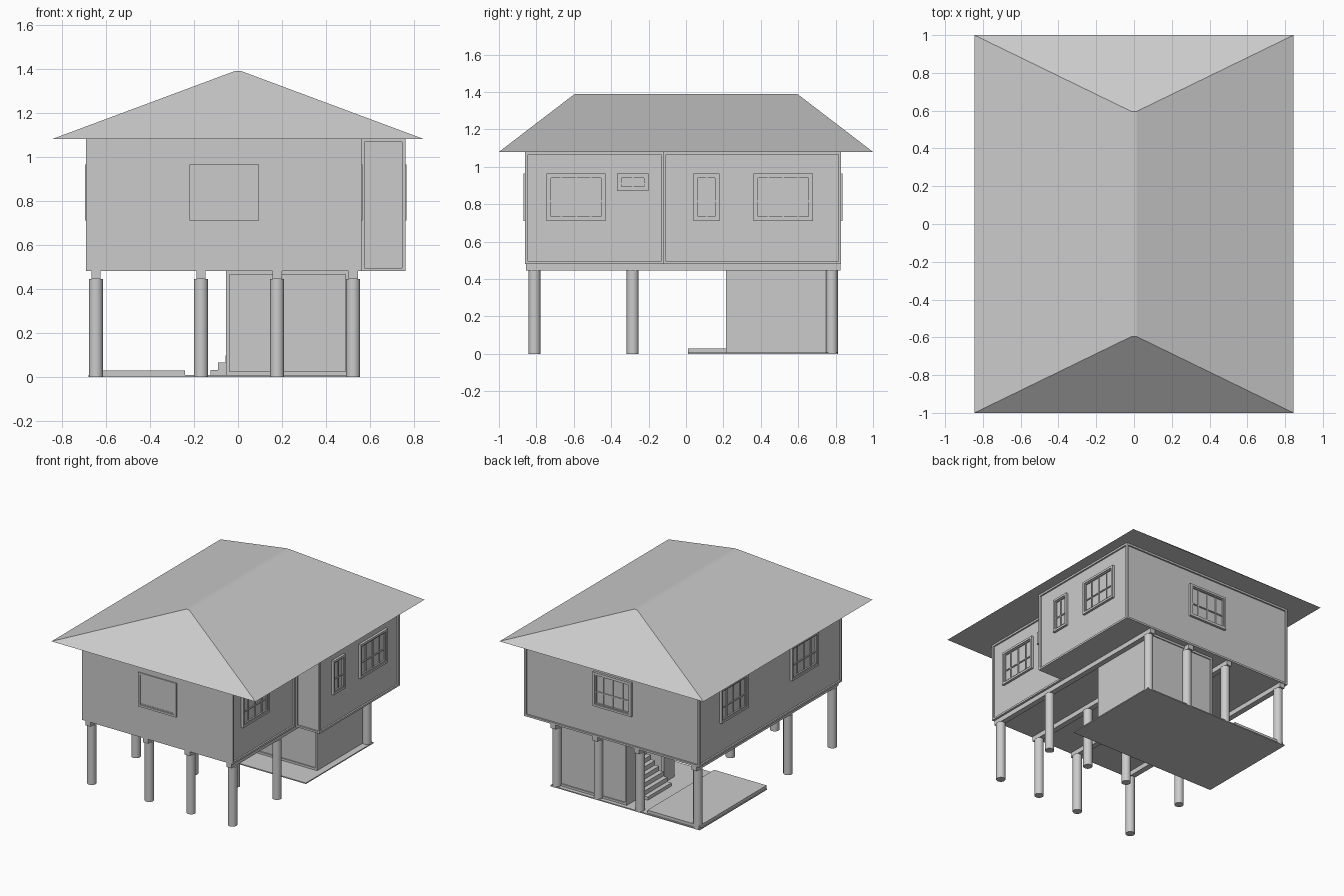
import bpy, bmesh

if "Cube" in bpy.data.objects:
    bpy.data.objects.remove(bpy.data.objects["Cube"])

def mesh_object(name, bm):
    bmesh.ops.recalc_face_normals(bm, faces=bm.faces)
    me = bpy.data.meshes.new(name)
    bm.to_mesh(me)
    bm.free()
    ob = bpy.data.objects.new(name, me)
    bpy.context.collection.objects.link(ob)
    return ob

def add_box(bm, x0, x1, y0, y1, z0, z1):
    v = [bm.verts.new((x, y, z)) for z in (z0, z1)
         for x, y in ((x0, y0), (x1, y0), (x1, y1), (x0, y1))]
    for f in ((3, 2, 1, 0), (4, 5, 6, 7), (0, 1, 5, 4), (1, 2, 6, 5), (2, 3, 7, 6), (3, 0, 4, 7)):
        bm.faces.new([v[i] for i in f])

def boxes(name, *dims):
    bm = bmesh.new()
    for d in dims:
        add_box(bm, *d)
    return mesh_object(name, bm)

def prism(name, pts, z0, z1):
    bm = bmesh.new()
    low = [bm.verts.new((x, y, z0)) for x, y in pts]
    top = [bm.verts.new((x, y, z1)) for x, y in pts]
    bm.faces.new(low)
    bm.faces.new(top)
    n = len(pts)
    for i in range(n):
        bm.faces.new((low[i], low[(i + 1) % n], top[(i + 1) % n], top[i]))
    return mesh_object(name, bm)

def on_wall(axis, plane, out, u0, u1, z0, z1, d0, d1):
    """Box on a wall; d0..d1 is the distance outward from the plane."""
    a, b = sorted((plane + out * d0, plane + out * d1))
    return (a, b, u0, u1, z0, z1) if axis == 'x' else (u0, u1, a, b, z0, z1)

def frame_dims(axis, plane, out, u0, u1, z0, z1, w, d0, d1):
    rects = ((u0, u0 + w, z0, z1), (u1 - w, u1, z0, z1),
             (u0 + w, u1 - w, z0, z0 + w), (u0 + w, u1 - w, z1 - w, z1))
    return [on_wall(axis, plane, out, *r, d0, d1) for r in rects]

T = 0.012   # trim depth

# Upper floor: L-shaped volume, slightly inset behind its trim
prism("upper_floor", [(-0.69 + T, -0.86), (0.56 - T, -0.86), (0.56 - T, -0.12 + T),
                      (0.76 - T, -0.12 + T), (0.76 - T, 0.83 - T), (-0.69 + T, 0.83 - T)], 0.48, 1.08)

# Raised trim round each wall
walls = [("right_front", 'x', 0.56, 1, -0.86, -0.12), ("right_back", 'x', 0.76, 1, -0.12, 0.83),
         ("step", 'y', -0.12, -1, 0.56, 0.76), ("back", 'y', 0.83, 1, -0.69, 0.76),
         ("left", 'x', -0.69, -1, -0.86, 0.83)]
for n, ax, p, o, u0, u1 in walls:
    boxes(n + "_wall_trim", *frame_dims(ax, p, o, u0, u1, 0.48, 1.08, 0.014, -T, 0))

# Windows: surround, pane and glazing bars
def window(name, axis, plane, out, u0, u1, z0=0.71, z1=0.965, cols=4):
    dims = frame_dims(axis, plane, out, u0, u1, z0, z1, 0.016, -0.015, 0.006)
    dims += frame_dims(axis, plane, out, u0 + .016, u1 - .016, z0 + .016, z1 - .016, 0.008, -0.015, 0)
    mid = z0 + (z1 - z0) * 0.42
    dims.append(on_wall(axis, plane, out, u0 + .02, u1 - .02, mid - .004, mid + .004, -0.015, -0.004))
    for i in range(1, cols):
        u = u0 + (u1 - u0) * i / cols
        dims.append(on_wall(axis, plane, out, u - .004, u + .004, z0 + .02, z1 - .02, -0.015, -0.005))
    dims.append(on_wall(axis, plane, out, u0 + .01, u1 - .01, z0 + .01, z1 - .01, -0.02, -0.011))
    boxes(name, *dims)

window("front_window", 'y', -0.86 - 0.002, -1, -0.22, 0.095)
window("right_front_window", 'x', 0.56, 1, -0.745, -0.43)
window("right_small_window", 'x', 0.56, 1, -0.37, -0.20, 0.87, 0.965, 2)
window("right_narrow_window", 'x', 0.76, 1, 0.04, 0.18, cols=2)
window("right_back_window", 'x', 0.76, 1, 0.36, 0.68)
window("back_window", 'y', 0.83, 1, -0.13, 0.19)
window("left_back_window", 'x', -0.69, -1, 0.255, 0.57)
window("left_front_window", 'x', -0.69, -1, -0.58, -0.265)

# Hip roof with a narrow flat ridge and closed underside
bm = bmesh.new()
e = [bm.verts.new((x, y, 1.08)) for x, y in ((-.845, -1), (.845, -1), (.845, 1), (-.845, 1))]
r = [bm.verts.new((x, y, 1.39)) for x, y in ((-.012, -.595), (.012, -.595), (.012, .595), (-.012, .595))]
bm.faces.new(e[::-1])
bm.faces.new(r)
for i in range(4):
    j = (i + 1) % 4
    bm.faces.new((e[i], e[j], r[j], r[i]))
mesh_object("hip_roof", bm)

# Stilts in a 4 x 3 grid and floor beams along each row
for i, x in enumerate((-0.645, -0.168, 0.178, 0.523)):
    boxes(f"floor_beam_{i}", (x - .021, x + .021, -0.855, 0.825, 0.445, 0.48))
    for j, y in enumerate((-0.81, -0.285, 0.78)):
        bpy.ops.mesh.primitive_cylinder_add(vertices=24, radius=0.032, depth=0.445, location=(x, y, 0.2225))
        bpy.context.object.name = f"stilt_{i}_{j}"
        bpy.ops.object.shade_smooth_by_angle()

# Ground slab and raised terrace
boxes("ground_slab", (-0.68, 0.555, 0.01, 0.81, 0, 0.008))
boxes("terrace", (-0.675, -0.24, 0.01, 0.80, 0.004, 0.03))

# Ground-floor room, open on its left side for the stairs
X0, X1, Y0, Y1, W = -0.055, 0.505, 0.215, 0.78, 0.02
boxes("room_walls",
      (X0, X1, Y0 + .008, Y0 + W, 0.008, 0.48), (X0, X1, Y1 - W, Y1 - .008, 0.008, 0.48),
      (X1 - W, X1, Y0 + W, Y1 - W, 0.008, 0.48),
      (X0, X0 + W, Y0 + W, 0.34, 0.008, 0.48), (X0, X0 + W, 0.64, Y1 - W, 0.008, 0.48))
boxes("room_front_trim", *frame_dims('y', Y0, -1, X0, X1, 0.008, 0.48, 0.016, -0.01, 0))
boxes("room_back_trim", *frame_dims('y', Y1, 1, X0, X1, 0.008, 0.48, 0.016, -0.01, 0))

# Stairs climbing to the right through the opening
boxes("stairs", *[(-0.125 + .034 * i, -0.125 + .034 * (i + 1) + .004, 0.35, 0.63,
                   max(0.008, .0325 * (i - 1)), .0325 * (i + 1)) for i in range(14)])
